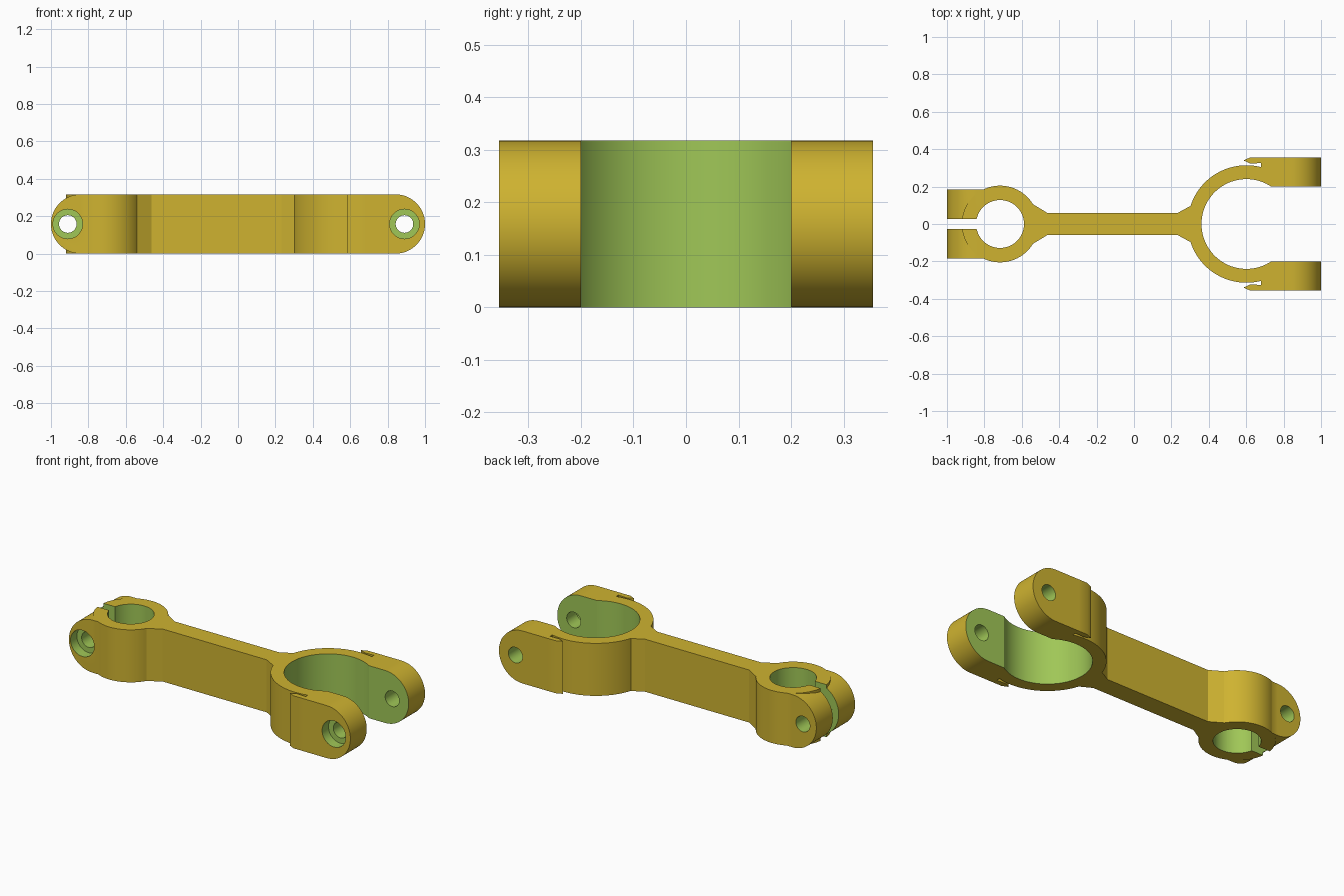
import bpy, bmesh, math
from mathutils import Vector

if "Cube" in bpy.data.objects:
    bpy.data.objects.remove(bpy.data.objects["Cube"])

H = 0.317                     # thickness of the whole part
MID = H / 2
SMALL, BIG = -0.716, 0.601    # x of the two bore centres


def material(name, rgb):
    m = bpy.data.materials.new(name)
    m.diffuse_color = (*rgb, 1)
    m.use_nodes = True
    m.node_tree.nodes["Principled BSDF"].inputs["Base Color"].default_value = m.diffuse_color
    return m


MATS = [material("ochre_yellow", (0.62, 0.45, 0.03)),
        material("machined_green", (0.35, 0.57, 0.095))]


def prism(name, base, direction, mat=0):
    """Extrude a flat outline (list of 3D points) along a direction."""
    bm = bmesh.new()
    f = bm.faces.new([bm.verts.new(p) for p in base])
    res = bmesh.ops.extrude_face_region(bm, geom=[f])
    bmesh.ops.translate(bm, vec=Vector(direction),
                        verts=[v for v in res["geom"] if isinstance(v, bmesh.types.BMVert)])
    bmesh.ops.recalc_face_normals(bm, faces=bm.faces[:])
    for face in bm.faces:
        face.material_index = mat
    me = bpy.data.meshes.new(name)
    bm.to_mesh(me)
    bm.free()
    for m in MATS:
        me.materials.append(m)
    ob = bpy.data.objects.new(name, me)
    bpy.context.collection.objects.link(ob)
    return ob


def plan(name, pts, z0=0.0, z1=H, mat=0):
    return prism(name, [(x, y, z0) for x, y in pts], (0, 0, z1 - z0), mat)


def circle(cx, cy, r, n):
    return [(cx + r * math.cos(2 * math.pi * i / n),
             cy + r * math.sin(2 * math.pi * i / n)) for i in range(n)]


def lug(name, x_in, x_tip, y0, y1):
    """Block with a half-round end at x_tip, seen from the front."""
    s = 1 if x_tip > 0 else -1
    cx = x_tip - s * MID
    arc = [(cx + s * MID * math.cos(a), MID + MID * math.sin(a))
           for a in (math.pi * (i / 40 - 0.5) for i in range(41))]
    pts = [(x_in, 0)] + arc + [(x_in, H)]
    return prism(name, [(x, y0, z) for x, z in pts], (0, y1 - y0, 0))


def bolt_hole(name, x, r, y0, y1):
    return prism(name, [(px, y0, pz) for px, pz in circle(x, MID, r, 48)],
                 (0, y1 - y0, 0), 1)


def combine(target, other, operation):
    mod = target.modifiers.new(operation, 'BOOLEAN')
    mod.operation, mod.solver, mod.object = operation, 'EXACT', other
    bpy.context.view_layer.objects.active = target
    bpy.ops.object.modifier_apply(modifier=mod.name)
    bpy.data.objects.remove(other, do_unlink=True)


# Web joining the two clamps, flared at each end
side = [(-0.65, 0.104), (-0.537, 0.104), (-0.463, 0.059),
        (0.233, 0.059), (0.297, 0.094), (0.40, 0.094)]
body = plan("clamp_arm", side + [(x, -y) for x, y in reversed(side)])

# Clamp rings
combine(body, plan("small_ring", circle(SMALL, 0, 0.205, 96)), 'UNION')
combine(body, plan("big_ring", circle(BIG, 0, 0.314, 128)), 'UNION')

# Bolt lugs, with the pointed lip overhanging the big ring
for s in (1, -1):
    combine(body, lug("small_lug", -0.75, -1.0, min(0, s * 0.185), max(0, s * 0.185)), 'UNION')
    combine(body, lug("big_lug", 0.68, 1.0, min(s * 0.19, s * 0.356),
                      max(s * 0.19, s * 0.356)), 'UNION')
    lip = [(0.585, 0.34), (0.622, 0.323), (0.72, 0.328), (0.72, 0.356), (0.622, 0.356)]
    combine(body, plan("big_lug_lip", [(x, s * y) for x, y in lip]), 'UNION')


# Bores, slots and stepped bolt holes
def box_pts(x0, x1, y):
    return [(x0, -y), (x1, -y), (x1, y), (x0, y)]


cutters = [
    plan("small_bore", circle(SMALL, 0, 0.128, 96), -0.1, H + 0.1, 1),
    plan("big_bore", circle(BIG, 0, 0.24, 128), -0.1, H + 0.1, 1),
    plan("small_slot", box_pts(-1.1, SMALL, 0.028), -0.1, H + 0.1, 1),
    plan("big_opening", box_pts(BIG + 0.02, 1.1, 0.2), -0.1, H + 0.1, 1),
    bolt_hole("small_bolt_hole", -0.91, 0.047, -0.5, 0.5),
    bolt_hole("big_bolt_hole", 0.89, 0.047, -0.5, 0.5),
    bolt_hole("small_counterbore", -0.91, 0.079, -0.5, -0.125),
    bolt_hole("big_counterbore", 0.89, 0.079, -0.5, -0.295),
]
for c in cutters:
    combine(body, c, 'DIFFERENCE')

# Smooth curved walls, crisp edges
bpy.ops.object.select_all(action='DESELECT')
body.select_set(True)
bpy.context.view_layer.objects.active = body
bpy.ops.object.shade_smooth_by_angle(angle=math.radians(25))
